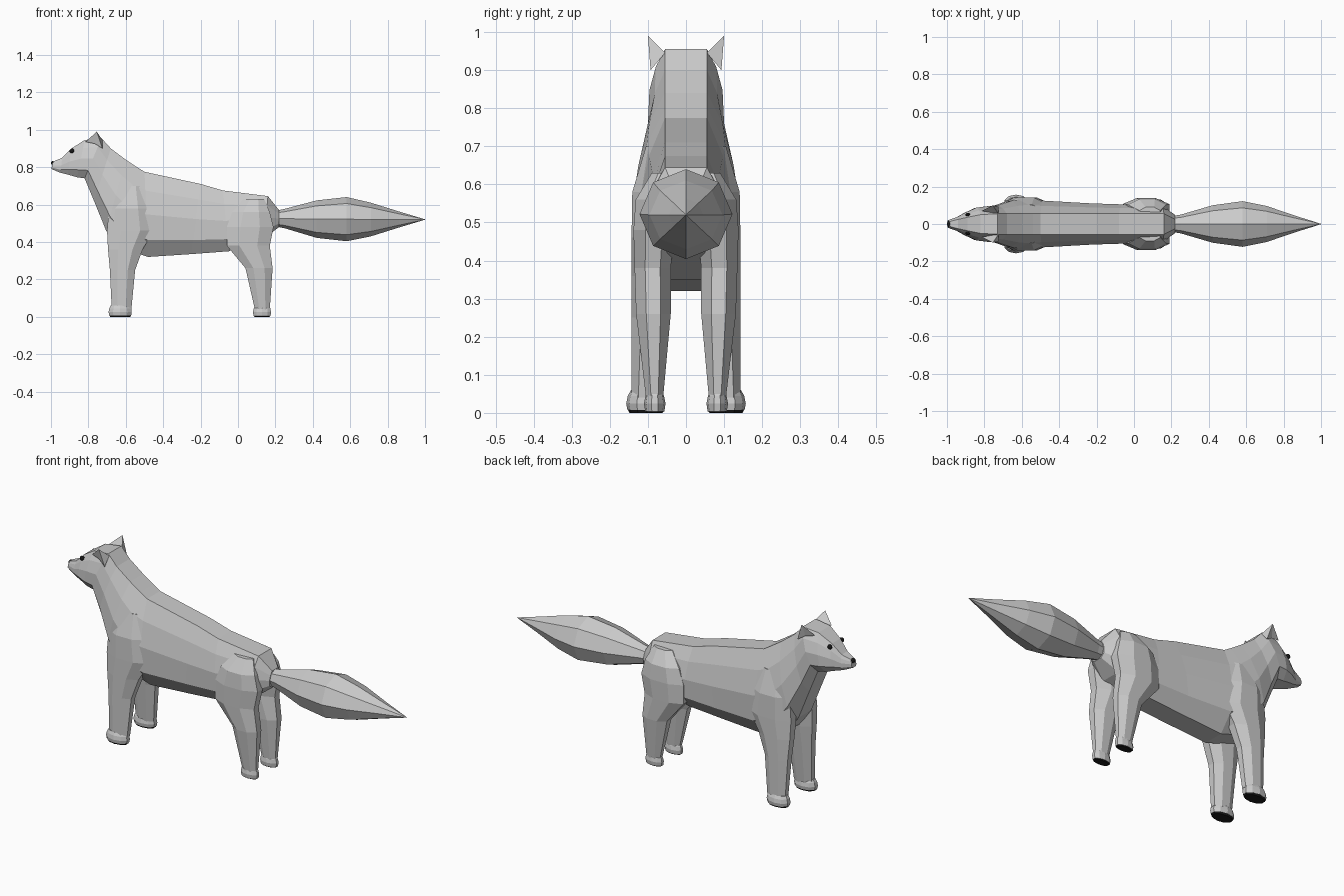
import bpy, bmesh, math

if "Cube" in bpy.data.objects:
    bpy.data.objects.remove(bpy.data.objects["Cube"])

black = bpy.data.materials.new("black")
black.diffuse_color = (0.01, 0.01, 0.01, 1)
black.use_nodes = True
black.node_tree.nodes["Principled BSDF"].inputs["Base Color"].default_value = black.diffuse_color


def mesh_object(name, bm, mat=None, mirror=False):
    bmesh.ops.recalc_face_normals(bm, faces=bm.faces)
    me = bpy.data.meshes.new(name)
    bm.to_mesh(me)
    bm.free()
    ob = bpy.data.objects.new(name, me)
    bpy.context.collection.objects.link(ob)
    if mat:
        me.materials.append(mat)
    if mirror:
        mod = ob.modifiers.new("mirror", 'MIRROR')
        mod.use_axis = (False, True, False)
    return ob


def loft(name, rings, mat=None, mirror=False):
    """Skin a list of equally sized point rings and cap both ends."""
    bm = bmesh.new()
    vs = [[bm.verts.new(p) for p in r] for r in rings]
    n = len(vs[0])
    for a, b in zip(vs, vs[1:]):
        for i in range(n):
            j = (i + 1) % n
            bm.faces.new((a[i], a[j], b[j], b[i]))
    bm.faces.new(vs[0])
    bm.faces.new(vs[-1])
    return mesh_object(name, bm, mat, mirror)


def slab(tx, tz, bx, bz, w, f):
    """Ten-sided section with flat top and bottom, tilted from top to bottom point."""
    half = [(0, f), (.22, f + (w - f) * .6), (.5, w), (.8, w * .97), (1, f)]
    side = [(tx + (bx - tx) * t, y, tz + (bz - tz) * t) for t, y in half]
    return side + [(x, -y, z) for x, y, z in reversed(side)]


def level(z, x0, x1, y0, y1, n=8):
    """Horizontal oval ring inside the given x and y limits."""
    out = []
    for i in range(n):
        a = 2 * math.pi * (i + .5) / n
        k = 1 / math.cos(math.pi / n)
        out.append(((x0 + x1) / 2 + (x1 - x0) / 2 * k * math.cos(a),
                    (y0 + y1) / 2 + (y1 - y0) / 2 * k * math.sin(a), z))
    return out


def upright(x, z, ry, rz, n=8):
    return [(x, ry * math.cos(2 * math.pi * i / n), z + rz * math.sin(2 * math.pi * i / n))
            for i in range(n)]


# Body, neck and head in one skin
loft("body", [slab(*s) for s in [
    (.22, .57, .22, .48, .048, .025),
    (.16, .645, .14, .42, .10, .055),
    (-.08, .675, -.05, .35, .105, .055),
    (-.20, .71, -.25, .335, .11, .055),
    (-.50, .775, -.48, .32, .125, .055),
    (-.54, .80, -.64, .37, .135, .055),
    (-.60, .84, -.705, .46, .125, .055),
    (-.68, .90, -.77, .62, .10, .055),
    (-.73, .955, -.82, .74, .096, .055),
    (-.82, .945, -.86, .746, .088, .05),
    (-.89, .90, -.91, .76, .062, .036),
    (-.94, .85, -.95, .77, .038, .025),
    (-.99, .83, -.998, .79, .02, .012)]])

# Bushy tail
loft("tail", [upright(*s) for s in [
    (.22, .525, .045, .046), (.25, .525, .05, .052), (.42, .522, .10, .10),
    (.58, .522, .122, .118), (.71, .52, .096, .09), (.86, .52, .045, .043),
    (1, .52, .001, .001)]])

# Legs
loft("front_leg", [level(*s) for s in [
    (.04, -.675, -.57, .082, .143), (.25, -.685, -.55, .058, .143),
    (.36, -.695, -.51, .045, .143), (.46, -.70, -.45, .035, .143),
    (.58, -.69, -.47, .03, .141), (.70, -.66, -.50, .03, .105)]], mirror=True)
loft("hind_leg", [level(*s) for s in [
    (.04, .09, .17, .06, .105), (.26, .04, .185, .04, .131),
    (.38, -.06, .17, .04, .135), (.48, -.06, .19, .03, .138),
    (.56, -.03, .17, .03, .132), (.63, .03, .14, .03, .09)]], mirror=True)

# Paws with dark pads
for name, x0, x1, y0, y1, z in [("front", -.692, -.568, .077, .155, .008),
                                ("hind", .08, .177, .055, .109, .004)]:
    def inset(h, d):
        return level(h, x0 + d, x1 - d, y0 + d, y1 - d, 10)
    loft(name + "_paw", [inset(.06, .012), inset(.045, .004), inset(.025, 0), inset(z, .003)],
         mirror=True)
    loft(name + "_pad", [inset(z, .004), inset(0, .008)], black, mirror=True)

# Ears
bm = bmesh.new()
tip, inner, outer, fore, mid = [bm.verts.new(p) for p in [
    (-.755, .10, .99), (-.725, .055, .945), (-.725, .093, .90),
    (-.815, .07, .935), (-.765, .08, .925)]]
for f in [(tip, inner, outer), (tip, fore, inner), (tip, outer, mid), (tip, mid, fore),
          (inner, fore, mid), (inner, mid, outer)]:
    bm.faces.new(f)
mesh_object("ear", bm, mirror=True)

# Eyes and nose
for name, pos, r, scale, mir in [("eye", (-.888, .05, .887), .013, (1, .7, 1), True),
                                 ("nose", (-.988, 0, .822), .012, (1, 1.5, 1), False)]:
    bm = bmesh.new()
    bmesh.ops.create_icosphere(bm, subdivisions=2, radius=r)
    bmesh.ops.scale(bm, vec=scale, verts=bm.verts)
    bmesh.ops.translate(bm, vec=pos, verts=bm.verts)
    mesh_object(name, bm, black, mir)
